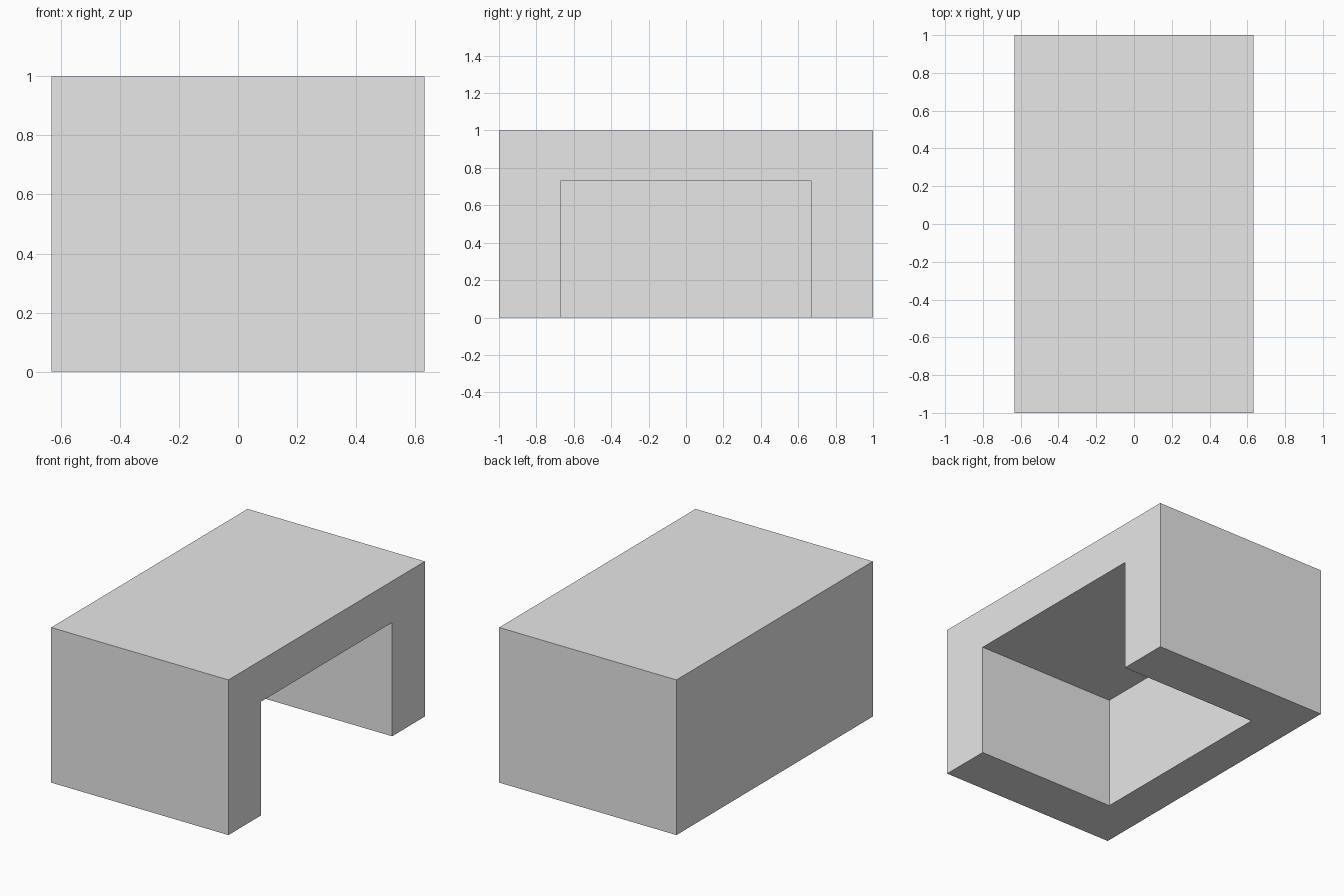
import bpy

cube = bpy.data.objects.get("Cube")
if cube:
    bpy.data.objects.remove(cube, do_unlink=True)

HALF_W, HALF_L, HEIGHT = 0.632, 1.0, 1.0
WALL = 0.267                      # closed side and roof thickness
OPEN_HALF = 0.667                 # half length of the recess


def box(name, low, high):
    """Axis-aligned box between two corners."""
    bpy.ops.mesh.primitive_cube_add(size=1)
    obj = bpy.context.object
    obj.name = obj.data.name = name
    for v in obj.data.vertices:
        v.co = [high[i] if v.co[i] > 0 else low[i] for i in range(3)]
    return obj


grey = bpy.data.materials.new("light_grey")
grey.use_nodes = True
colour = (0.8, 0.8, 0.8, 1)
grey.diffuse_color = colour
grey.node_tree.nodes["Principled BSDF"].inputs["Base Color"].default_value = colour

# Solid block
shell = box("hollow_block", (-HALF_W, -HALF_L, 0), (HALF_W, HALF_L, HEIGHT))
shell.data.materials.append(grey)

# Recess open at the bottom and on the +x side
cutter = box("recess_cutter", (-HALF_W + WALL, -OPEN_HALF, -WALL),
             (HALF_W + WALL, OPEN_HALF, HEIGHT - WALL))
cutter.data.materials.append(grey)
cutter.hide_render = True

cut = shell.modifiers.new("recess", 'BOOLEAN')
cut.operation = 'DIFFERENCE'
cut.solver = 'EXACT'
cut.object = cutter
bpy.context.view_layer.objects.active = shell
bpy.ops.object.modifier_apply(modifier=cut.name)
bpy.data.objects.remove(cutter, do_unlink=True)
